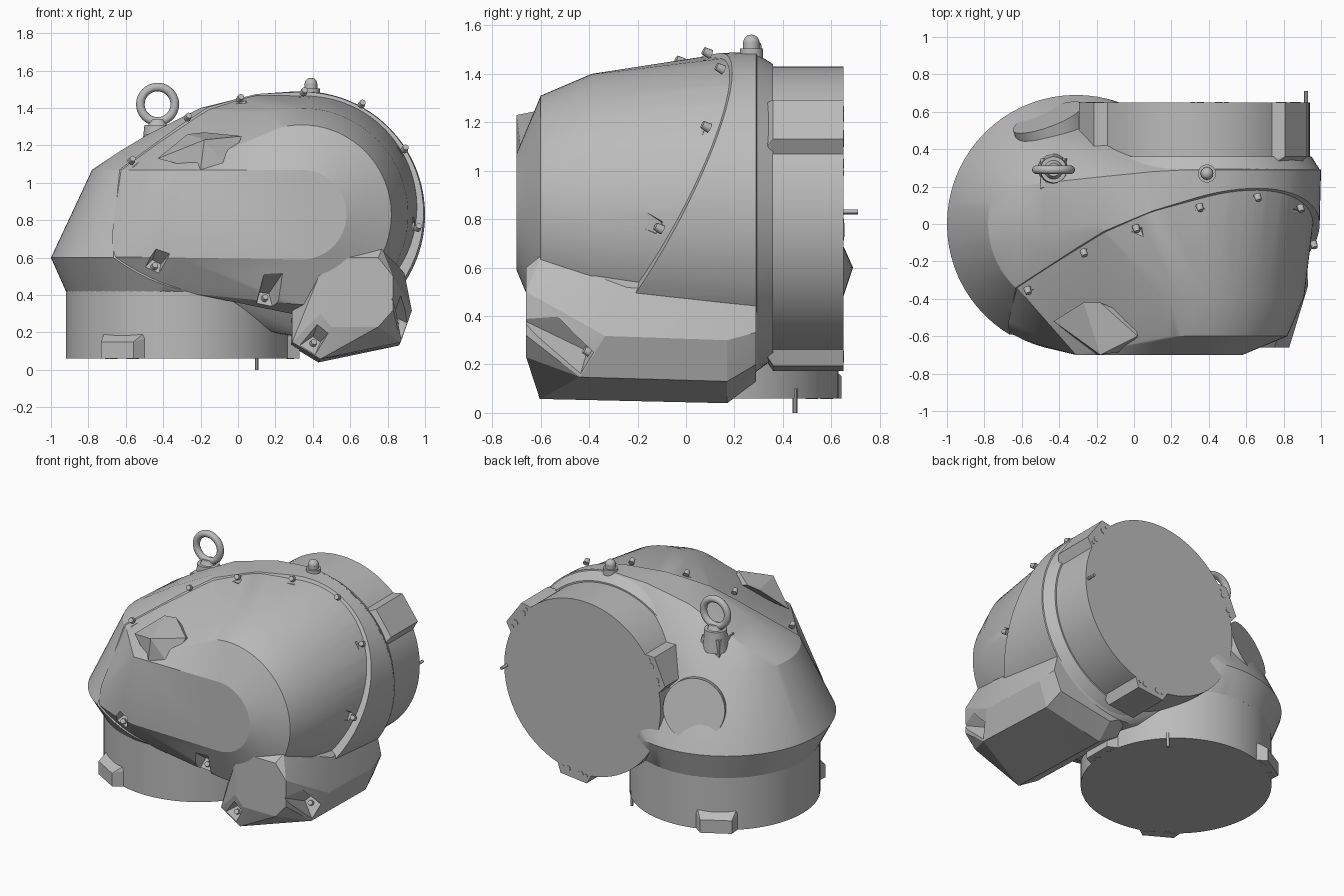
import bpy
import bmesh
from math import cos, sin, pi, radians
from mathutils import Vector, Matrix

cube = bpy.data.objects.get("Cube")
if cube:
    bpy.data.objects.remove(cube, do_unlink=True)

grey = bpy.data.materials.new("cast_grey")
grey.use_nodes = True
grey.diffuse_color = (0.5, 0.5, 0.5, 1)
grey.node_tree.nodes["Principled BSDF"].inputs["Base Color"].default_value = (0.5, 0.5, 0.5, 1)

# Shared layout: wrist axis along y, base axis along z, slanted seam plane
WRIST = Vector((0.34, 0, 0.83))
BASE = Vector((-0.32, 0.03, 0))
SLOPE_X, SLOPE_Z, SEAM_Y = 0.28, 0.51, -0.71
SEAM_N = Vector((SLOPE_X, -1, SLOPE_Z)).normalized()


def seam(x, z):
    return Vector((x, SEAM_Y + SLOPE_X * x + SLOPE_Z * z, z))


def finish(name, bm, angle=22):
    bmesh.ops.recalc_face_normals(bm, faces=bm.faces)
    mesh = bpy.data.meshes.new(name)
    bm.to_mesh(mesh)
    bm.free()
    mesh.materials.append(grey)
    ob = bpy.data.objects.new(name, mesh)
    bpy.context.collection.objects.link(ob)
    smooth(ob, angle)
    return ob


def smooth(ob, angle):
    bpy.ops.object.select_all(action='DESELECT')
    ob.select_set(True)
    bpy.context.view_layer.objects.active = ob
    bpy.ops.object.shade_smooth_by_angle(angle=radians(angle))


def add_hull(bm, points):
    verts = [bm.verts.new(p) for p in points]
    bmesh.ops.convex_hull(bm, input=verts)
    loose = [v for v in verts if v.is_valid and not v.link_faces]
    bmesh.ops.delete(bm, geom=loose, context='VERTS')


def hull(name, points, angle=22):
    bm = bmesh.new()
    add_hull(bm, points)
    return finish(name, bm, angle)


def half_hull(name, points, keep_front):
    # Hull trimmed and capped at the seam plane
    bm = bmesh.new()
    add_hull(bm, points)
    cut = bmesh.ops.bisect_plane(bm, geom=bm.verts[:] + bm.edges[:] + bm.faces[:],
                                 plane_co=seam(0, 0), plane_no=SEAM_N,
                                 clear_inner=keep_front, clear_outer=not keep_front)
    edges = [e for e in cut["geom_cut"] if isinstance(e, bmesh.types.BMEdge)]
    bmesh.ops.edgeloop_fill(bm, edges=edges)
    return finish(name, bm)


def rod(name, start, end, r0, r1=None, segments=32):
    start, end = Vector(start), Vector(end)
    axis = end - start
    turn = axis.to_track_quat('Z', 'Y').to_matrix().to_4x4()
    bm = bmesh.new()
    bmesh.ops.create_cone(bm, cap_ends=True, segments=segments, radius1=r0,
                          radius2=r0 if r1 is None else r1, depth=axis.length,
                          matrix=Matrix.Translation((start + end) / 2) @ turn)
    return finish(name, bm, 30)


def wrist_ring(y, r, n=72):
    return [WRIST + Vector((r * cos(2 * pi * i / n), y, r * sin(2 * pi * i / n))) for i in range(n)]


def level_ring(x, y, z, r, n=72):
    return [Vector((x + r * cos(2 * pi * i / n), y + r * sin(2 * pi * i / n), z)) for i in range(n)]


# Main housing: hull from the base cone over the shoulder to the wrist drum
shoulder = [Vector((x, y, z)) for x, z, y0, y1 in
            [(-0.63, 1.17, -0.1, 0.2), (-0.48, 1.26, -0.05, 0.22), (-0.2, 1.4, 0, 0.25),
             (0.1, 1.475, 0.05, 0.28)] for y in (y0, y1)]
core = (level_ring(-0.32, 0.03, 0.42, 0.6) + level_ring(-0.31, 0, 0.6, 0.69)
        + level_ring(-0.31, 0, 1.07, 0.47) + shoulder + wrist_ring(0.29, 0.66))
half_hull("main_housing", core + wrist_ring(-0.3, 0.645), False)

# Front cover: slightly smaller, stepping in to a flat front face
middle = Vector((0, 0, 0.85))
cover_points = [middle + (p - middle) * 0.988 for p in core if p.y < 0.28]
for y, r in [(0.2, 0.642), (-0.39, 0.57), (-0.6, 0.48), (-0.7, 0.24)]:
    cover_points += wrist_ring(y, r)
cover_points += [Vector((-0.31, -0.7, z)) for z in (0.6, 1.07)]
cover = half_hull("front_cover", cover_points, True)

# Angular nose running under the wrist drum
outline = [(0.28, 0.42), (0.28, 0.13), (0.43, 0.04), (0.86, 0.13), (0.92, 0.3), (0.88, 0.5)]
nose_points = [seam(x, z) + SEAM_N * 0.04 for x, z in outline]
nose_points += [Vector((x, 0.17, z)) for x, z in outline[:5]]
nose_points += [Vector((0.6 + (x - 0.6) * 0.93, 0.29, 0.45 + (z - 0.45) * 0.78)) for x, z in outline]
nose_points += [Vector((x, -0.66, z)) for x, z in
                [(0.44, 0.3), (0.44, 0.52), (0.52, 0.6), (0.75, 0.6), (0.83, 0.5),
                 (0.83, 0.32), (0.75, 0.23), (0.5, 0.23)]]
nose_points += [Vector((0.54, -0.6, 0.65)), Vector((0.77, -0.6, 0.65))]
nose = hull("lower_nose", nose_points, 12)

# Bolts round the seam, each in a flared pocket
bolts = [(-0.58, 1.1), (-0.28, 1.33), (0, 1.43), (0.34, 1.465), (0.65, 1.4), (0.88, 1.16),
         (0.95, 0.74), (0.83, 0.23), (0.39, 0.12), (0.13, 0.36), (-0.46, 0.53)]
pockets = bmesh.new()
for i, (x, z) in enumerate(bolts):
    target = (0.62, 0.4) if z < 0.3 else (min(max(x, -0.3), 0.34), 0.83)
    inward = (seam(*target) - seam(x, z)).normalized()
    side = SEAM_N.cross(inward)
    foot = seam(x, z) + SEAM_N * 0.045
    add_hull(pockets, [foot + SEAM_N * h + inward * d + side * w * s
                       for h, d, w in [(0, 0.035, 0.025), (0, -0.12, 0.065),
                                       (0.3, 0.07, 0.06), (0.3, -0.2, 0.11)]
                       for s in (-1, 1)])
    rod("cover_bolt_%d" % i, foot - SEAM_N * 0.01, foot + SEAM_N * 0.025, 0.02, 0.016, 12)
cutter = finish("pocket_cutter", pockets)
cutter.hide_render = True
for ob in (cover, nose):
    cutting = ob.modifiers.new("pockets", 'BOOLEAN')
    cutting.operation = 'DIFFERENCE'
    cutting.solver = 'EXACT'
    cutting.object = cutter
    bpy.context.view_layer.objects.active = ob
    bpy.ops.object.modifier_apply(modifier="pockets")
    smooth(ob, 20 if ob is cover else 12)
bpy.data.objects.remove(cutter, do_unlink=True)

# Wedge bump on the cover
hull("cover_wedge", [(-0.43, -0.52, 1.13), (-0.27, -0.42, 1.26), (-0.18, -0.42, 1.27),
                     (0.02, -0.6, 1.25), (-0.18, -0.7, 1.23), (-0.2, -0.7, 1.07),
                     (-0.05, -0.68, 1.07), (0, -0.5, 1.2)], 5)

# Base barrel and wrist flange
rod("base_barrel", BASE + Vector((0, 0, 0.06)), BASE + Vector((0, 0, 0.46)), 0.6, segments=96)
rod("wrist_flange", WRIST + Vector((0, 0.2, 0)), WRIST + Vector((0, 0.65, 0)), 0.6, segments=96)
rod("wrist_collar", WRIST + Vector((0, 0.28, 0)), WRIST + Vector((0, 0.36, 0)), 0.66, 0.61, 96)


def lugs(name, centre, u, v, depth, start, length):
    # Three mounting lugs with bolt holes shown as thin plates
    for k in range(3):
        a = radians(start + 120 * k)
        out = u * cos(a) + v * sin(a)
        side = v * cos(a) - u * sin(a)
        hull("%s_lug_%d" % (name, k),
             [centre + out * r + side * w * s + depth * d
              for r, w, d in [(0.5, 0.17, 0), (0.5, 0.17, length), (0.65, 0.1, 0),
                              (0.65, 0.1, length - 0.04), (0.59, 0.12, length)]
              for s in (-1, 1)], 10)
        for j, (w, r) in enumerate([(-0.09, 0.012), (-0.05, 0.02), (0.05, 0.02), (0.09, 0.012)]):
            spot = centre + out * 0.6 + side * w
            rod("%s_hole_%d_%d" % (name, k, j), spot, spot - depth * 0.003, r, segments=16)


X, Y, Z = Vector((1, 0, 0)), Vector((0, 1, 0)), Vector((0, 0, 1))
lugs("base", BASE + Z * 0.06, X, Y, Z, 0, 0.13)
lugs("wrist", WRIST + Y * 0.65, X, Z, -Y, 36, 0.33)

# Locating pins
rod("base_pin", (0.1, 0.45, 0), (0.1, 0.45, 0.1), 0.01, segments=12)
rod("wrist_pin", (0.92, 0.6, 0.83), (0.92, 0.71, 0.83), 0.01, segments=12)

# Round access cap on the back
cap = Vector((-0.46, 0.57, 0.86))
cap_axis = Vector((-0.34, 0.9, 0.25)).normalized()
rod("access_cap", cap - cap_axis * 0.25, cap, 0.2, segments=64)

# Lifting eye on its boss
eye = Vector((-0.43, 0.29, 1.42))
rod("eye_boss", eye - Z * 0.25, eye - Z * 0.11, 0.085, 0.07)
rod("eye_collar", eye - Z * 0.12, eye - Z * 0.08, 0.055, 0.035)
hull("eye_pad", [eye + Vector(p) for p in
                 [(-0.07, -0.13, -0.3), (0.1, -0.08, -0.3), (0.1, 0.06, -0.3), (-0.07, 0.06, -0.3),
                  (-0.07, -0.1, -0.16), (0.06, -0.05, -0.15), (0.06, 0.06, -0.15),
                  (-0.07, 0.06, -0.16)]], 10)
bpy.ops.mesh.primitive_torus_add(location=eye, rotation=(pi / 2, 0, 0), major_radius=0.092,
                                 minor_radius=0.023, major_segments=40, minor_segments=14)
ring = bpy.context.object
ring.name = "lifting_ring"
ring.data.materials.append(grey)
smooth(ring, 40)

# Domed vent plug on top
plug = Vector((0.39, 0.27, 1.46))
rod("plug_seat", plug, plug + Z * 0.045, 0.048)
rod("plug_stem", plug, plug + Z * 0.07, 0.034)
bpy.ops.mesh.primitive_uv_sphere_add(location=plug + Z * 0.068, radius=0.034, segments=24, ring_count=12)
dome = bpy.context.object
dome.name = "plug_dome"
dome.data.materials.append(grey)
smooth(dome, 40)
